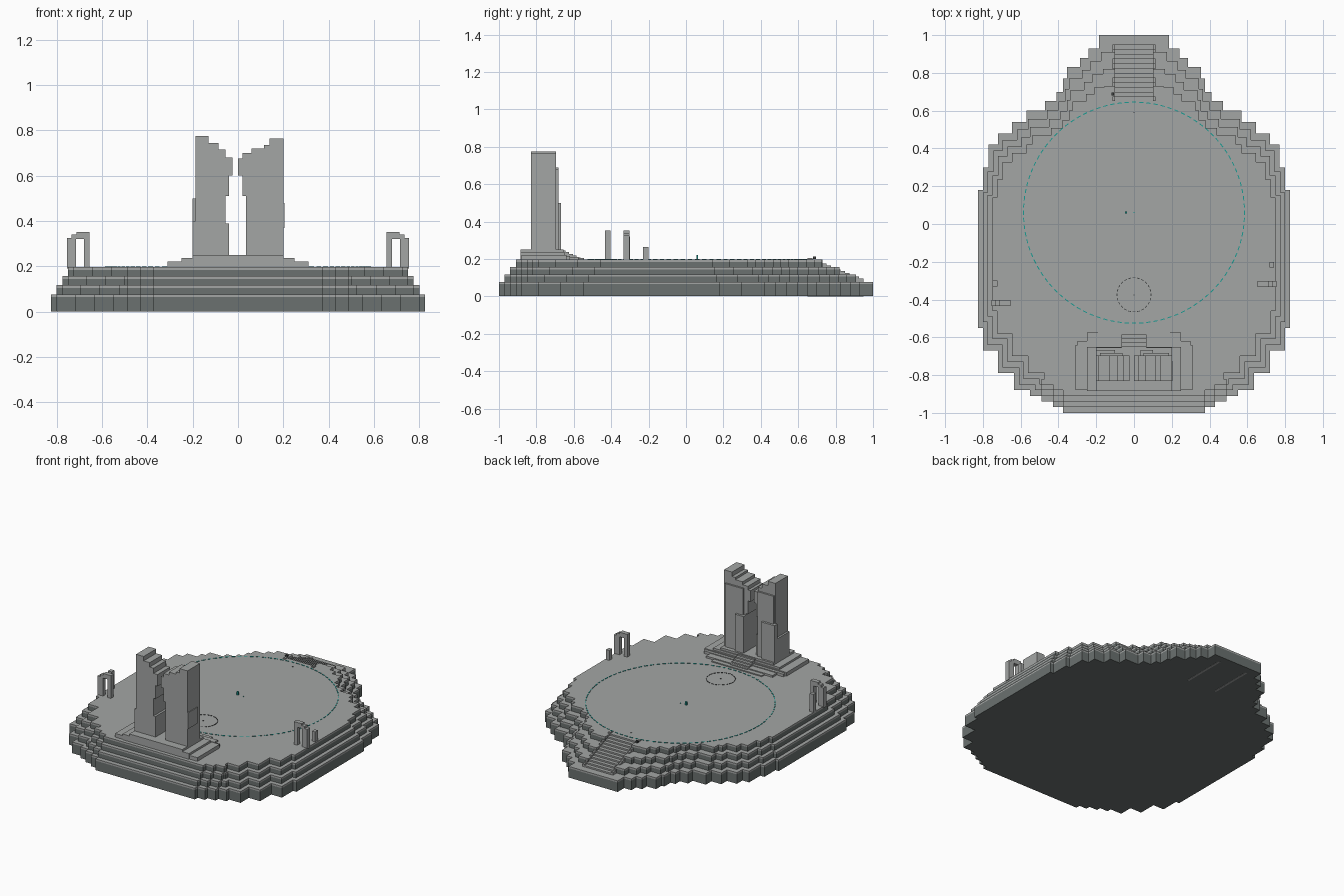
import bpy, bmesh, math
from mathutils import Matrix

if "Cube" in bpy.data.objects:
    bpy.data.objects.remove(bpy.data.objects["Cube"])


def material(name, rgb):
    m = bpy.data.materials.new(name)
    m.use_nodes = True
    m.diffuse_color = (*rgb, 1)
    m.node_tree.nodes["Principled BSDF"].inputs["Base Color"].default_value = (*rgb, 1)
    return m


STONE = material("pale_stone", (.37, .38, .375))
ROCK = material("dark_rock", (.145, .165, .16))
TEAL = material("teal", (.01, .33, .29))
DARK = material("charcoal", (.05, .055, .055))


def finish(name, bm, mat):
    bmesh.ops.recalc_face_normals(bm, faces=bm.faces)
    mesh = bpy.data.meshes.new(name)
    bm.to_mesh(mesh)
    bm.free()
    mesh.materials.append(mat)
    ob = bpy.data.objects.new(name, mesh)
    bpy.context.collection.objects.link(ob)
    return ob


def boxes(name, mat, spans):
    """One object from (x0, x1, y0, y1, z0, z1) spans."""
    bm = bmesh.new()
    for x0, x1, y0, y1, z0, z1 in spans:
        place = Matrix.Translation(((x0 + x1) / 2, (y0 + y1) / 2, (z0 + z1) / 2))
        size = Matrix.Diagonal((x1 - x0, y1 - y0, z1 - z0, 1))
        bmesh.ops.create_cube(bm, size=1, matrix=place @ size)
    return finish(name, bm, mat)


def prism(name, mat, points, direction):
    bm = bmesh.new()
    face = bm.faces.new([bm.verts.new(p) for p in points])
    out = bmesh.ops.extrude_face_region(bm, geom=[face])
    moved = [v for v in out["geom"] if isinstance(v, bmesh.types.BMVert)]
    bmesh.ops.translate(bm, verts=moved, vec=direction)
    return finish(name, bm, mat)


# Stepped island: (y where the row starts, half width)
ROWS = [(-1, .375), (-.97, .43), (-.94, .49), (-.91, .55), (-.88, .635), (-.79, .72),
        (-.67, .80), (-.55, .825), (.18, .80), (.30, .77), (.42, .72), (.48, .645),
        (.54, .57), (.60, .47), (.65, .41), (.70, .375), (.77, .355), (.83, .285),
        (.88, .24), (.93, .185), (1, 0)]
FLOOR = .197
STAIR_HALF, STAIR_TOP, STAIR_END = .1, .65, .95


def layer_outline(k):
    def move(y):
        return y + .03 * k if y < 0 else min(y * (1 - .073 * k), 1 - .09 * k)

    half = []
    for (y, w), (y_next, _) in zip(ROWS, ROWS[1:]):
        shrink = 0 if y < -.92 else .025 if y < .5 else .01
        half += [(w - shrink * k, move(y)), (w - shrink * k, move(y_next))]
    if k:  # notch for the staircase
        half += [(STAIR_HALF, half[-1][1]), (STAIR_HALF, STAIR_TOP)]
    return half + [(-x, y) for x, y in reversed(half)]


for k in range(4):
    top = .077 + .04 * k
    low = .001 if k == 0 else top - .04
    pts = layer_outline(k)
    prism(f"rock_layer_{k + 1}", ROCK, [(x, y, low) for x, y in pts], (0, 0, top - .012 - low))
    prism(f"layer_cap_{k + 1}", STONE, [(x, y, top - .012) for x, y in pts], (0, 0, .012))

# Back staircase with stepped rails
steps, rails = [], []
for i in range(12):
    y1, z1 = STAIR_END - .025 * i, .077 + .01 * (i + 1)
    y0 = y1 - .025
    steps.append((-STAIR_HALF, STAIR_HALF, y0, y1, .07, z1))
    for s in (-1, 1):
        a, b = sorted((s * .1, s * .115))
        rails.append((a, b, y0, y1, 0, z1 + .008))
boxes("back_stairs", STONE, steps)
boxes("stair_rails", STONE, rails)
boxes("rail_marker", DARK, [(-.12, -.105, .68, .695, .2, .212)])

# Gate plinth and its steps
boxes("gate_plinth", STONE, [
    (-.31, .31, -.88, -.64, .19, .222),
    (-.25, .25, -.885, -.65, .19, .236),
    (-.2, .2, -.885, -.655, .19, .25),
    (-.3, .3, -.65, -.62, .19, .215),
    (-.25, .25, -.64, -.575, .19, .21),
    (-.19, .19, -.6, -.545, .19, .204)])
boxes("gate_steps", STONE, [(-.065, .065, -.66, -.645 + .02 * i, .19, .245 - .009 * i)
                            for i in range(5)])

# Broken gate pillars: front profile in x and z
LEFT = [(-.2, .25), (-.04, .25), (-.04, .39), (-.055, .39), (-.055, .51), (-.04, .51),
        (-.04, .6), (-.025, .6), (-.025, .68), (-.055, .68), (-.055, .715), (-.085, .715),
        (-.085, .745), (-.13, .745), (-.13, .775), (-.187, .775), (-.187, .4), (-.2, .4)]
RIGHT = [(.035, .25), (.2, .25), (.2, .765), (.14, .765), (.14, .735), (.115, .735),
         (.115, .72), (.06, .72), (.06, .7), (.02, .7), (.02, .675), (0, .675),
         (0, .6), (.02, .6), (.02, .51), (.035, .51)]
for name, profile in (("left_pillar", LEFT), ("right_pillar", RIGHT)):
    prism(name, STONE, [(x, -.83, z) for x, z in profile], (0, .135, 0))
boxes("pillar_facings", STONE, [
    (-.18, -.06, -.7, -.683, .25, .69), (.05, .185, -.7, -.683, .25, .68),
    (-.2, -.1, -.7, -.668, .25, .5), (.035, .1, -.7, -.668, .25, .5),
    (.19, .205, -.83, -.725, .37, .48)])


# Small side arches and lone posts
def arch(name, side, y):
    spans = [(.715, .755, .19, .325), (.655, .68, .19, .345),
             (.655, .712, .335, .352), (.68, .735, .32, .34)]
    out = []
    for x0, x1, z0, z1 in spans:
        a, b = sorted((side * x0, side * x1))
        out.append((a, b, y - .015, y + .015, z0, z1))
    boxes(name, STONE, out)


arch("left_arch", -1, -.418)
arch("right_arch", 1, -.318)
boxes("lone_posts", STONE, [(-.75, -.722, -.33, -.3, .19, .32),
                            (.718, .742, -.23, -.2, .19, .265)])


# Floor rings made of thin dashes
def dashed_ring(name, mat, cy, radius, count, width):
    bm = bmesh.new()
    length = math.pi * radius / count * 1.2
    for i in range(count):
        place = (Matrix.Translation((0, cy, FLOOR + .001))
                 @ Matrix.Rotation(math.tau * i / count, 4, 'Z')
                 @ Matrix.Translation((radius, 0, 0)))
        bmesh.ops.create_cube(bm, size=1, matrix=place @ Matrix.Diagonal((width, length, .003, 1)))
    finish(name, bm, mat)


dashed_ring("arena_ring", TEAL, .06, .585, 96, .005)
dashed_ring("small_ring", DARK, -.375, .09, 24, .004)

# Centre markers
boxes("centre_marker", TEAL, [(-.048, -.038, .055, .065, .19, .22),
                              (-.003, .003, .057, .063, .19, .2)])
boxes("floor_dots", DARK, [(-.003, .003, y - .003, y + .003, .19, .2) for y in (.59, -.375)])
